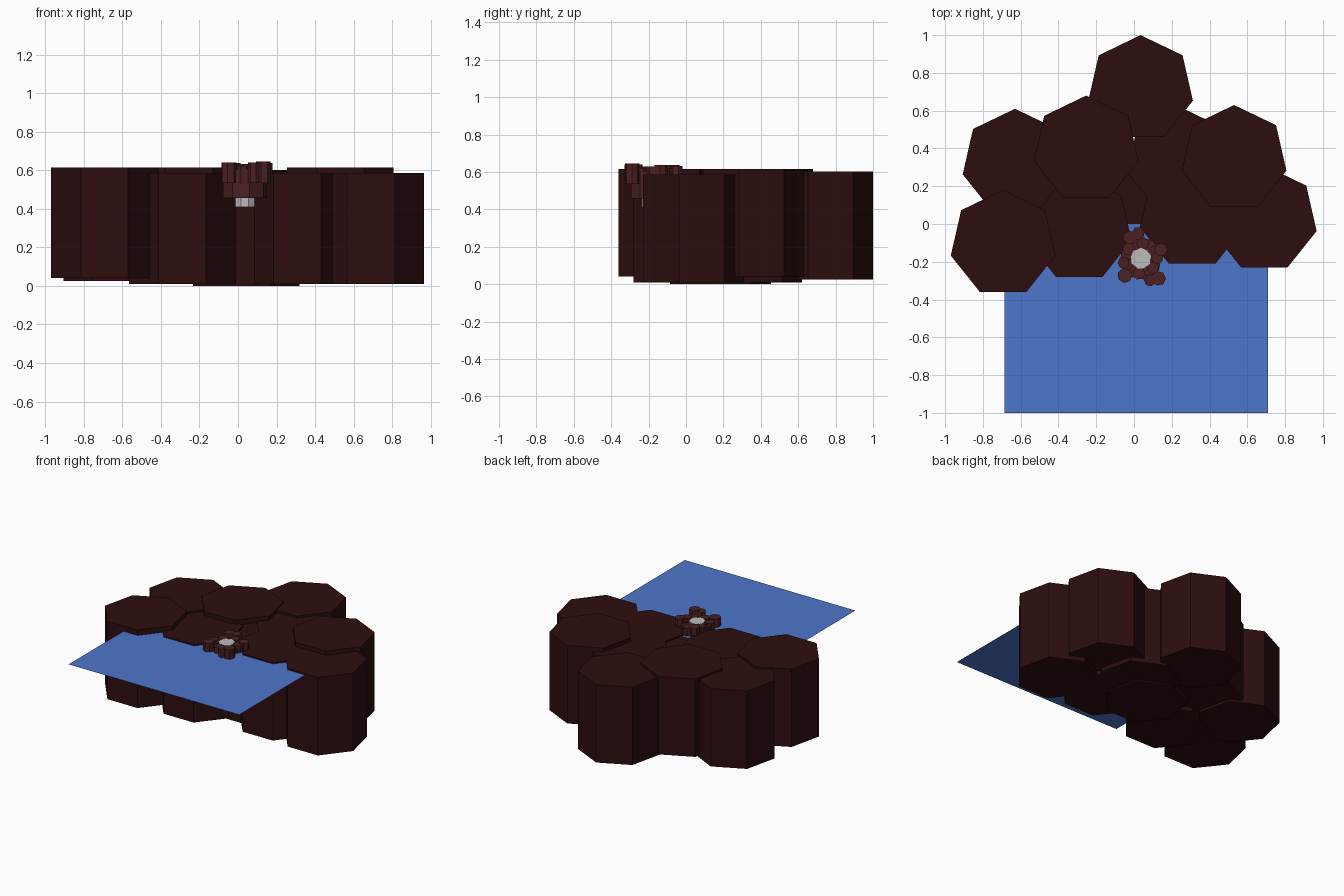
import bpy, bmesh, math

if "Cube" in bpy.data.objects:
    bpy.data.objects.remove(bpy.data.objects["Cube"])


def material(name, rgb):
    m = bpy.data.materials.new(name)
    m.diffuse_color = (*rgb, 1)
    m.use_nodes = True
    m.node_tree.nodes["Principled BSDF"].inputs["Base Color"].default_value = m.diffuse_color
    return m


DARK = material("dark maroon", (0.027, 0.0042, 0.0048))
RUST = material("rust brown", (0.070, 0.0145, 0.0155))
GREY = material("pale grey", (0.50, 0.50, 0.50))
BLUE = material("water blue", (0.076, 0.18, 0.59))


def finish(name, bm, mat):
    bmesh.ops.recalc_face_normals(bm, faces=bm.faces)
    mesh = bpy.data.meshes.new(name)
    bm.to_mesh(mesh)
    bm.free()
    mesh.materials.append(mat)
    obj = bpy.data.objects.new(name, mesh)
    bpy.context.collection.objects.link(obj)
    return obj


def prism(name, x, y, r, z0, z1, mat, sides=7, turn=0.0):
    """Upright prism with one corner towards +y, turned by an angle."""
    bm = bmesh.new()
    rings = []
    for z in (z0, z1):
        ring = []
        for i in range(sides):
            a = math.pi / 2 + turn + 2 * math.pi * i / sides
            ring.append(bm.verts.new((x + r * math.cos(a), y + r * math.sin(a), z)))
        rings.append(ring)
    low, high = rings
    bm.faces.new(low)
    bm.faces.new(high)
    for i in range(sides):
        j = (i + 1) % sides
        bm.faces.new((low[i], low[j], high[j], high[i]))
    return finish(name, bm, mat)


# Seven-sided rock columns: x, y, base height
columns = [
    (0.035, 0.716, 0.025),
    (-0.630, 0.326, 0.025),
    (-0.253, 0.396, 0.040),
    (0.530, 0.346, 0.040),
    (-0.693, -0.104, 0.040),
    (-0.290, -0.024, 0.010),
    (0.308, 0.046, 0.010),
    (0.690, 0.026, 0.010),
    (0.240, 0.337, 0.010),
    (0.043, 0.170, 0.000),
]
for x, y, z in columns:
    prism("rock_column", x, y, 0.284, z, z + 0.576, DARK)

# Flat sheet of water in front of the rocks
bm = bmesh.new()
bm.faces.new([bm.verts.new(p) for p in (
    (-0.685, -1, 0.577), (0.71, -1, 0.577), (0.71, 0, 0.577), (-0.685, 0, 0.577))])
finish("water_sheet", bm, BLUE)

# Small outcrop: pale core, rust body, short lobes around the rim
CX, CY = 0.036, -0.182
prism("outcrop_core", CX, CY, 0.056, 0.41, 0.622, GREY, 9)
prism("outcrop_body", CX, CY, 0.115, 0.457, 0.605, RUST, 8, 0.2)

# Low collar lumps between the lobes
for i in range(6):
    a = 2 * math.pi * i / 6 + 0.4
    prism("outcrop_lump", CX + 0.080 * math.cos(a), CY + 0.080 * math.sin(a),
          0.034, 0.53, 0.622, RUST, 7, a)

# Taller lobes: x, y, radius, top
lobes = [
    (-0.022, -0.072, 0.037, 0.638), (0.022, -0.050, 0.035, 0.632),
    (0.143, -0.135, 0.036, 0.638), (0.122, -0.178, 0.034, 0.630),
    (0.130, -0.288, 0.039, 0.646), (0.085, -0.298, 0.032, 0.640),
    (-0.048, -0.272, 0.040, 0.640), (-0.055, -0.205, 0.032, 0.630),
]
for i, (x, y, r, top) in enumerate(lobes):
    prism("outcrop_lobe", x, y, r, 0.535, top, RUST, 7, 0.5 * i)
